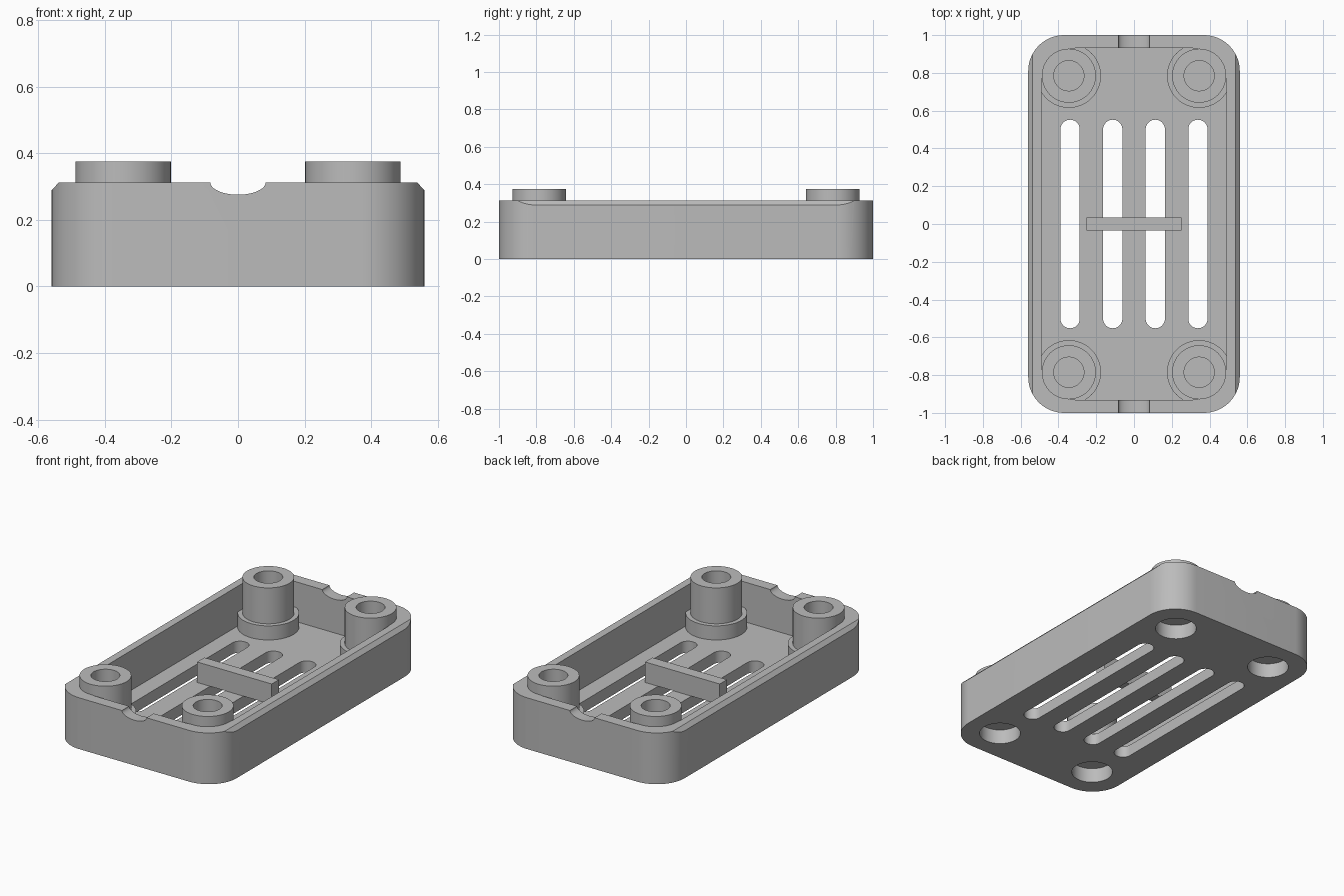
import bpy
import bmesh
from math import pi, sin, cos, radians

if "Cube" in bpy.data.objects:
    bpy.data.objects.remove(bpy.data.objects["Cube"], do_unlink=True)

grey = bpy.data.materials.new("plain_grey")
grey.use_nodes = True
grey.diffuse_color = (0.5, 0.5, 0.5, 1)
grey.node_tree.nodes["Principled BSDF"].inputs["Base Color"].default_value = (0.5, 0.5, 0.5, 1)


def extrude(name, points, offset):
    """Fill a closed outline and sweep it along the offset vector."""
    bm = bmesh.new()
    face = bm.faces.new([bm.verts.new(p) for p in points])
    new = bmesh.ops.extrude_face_region(bm, geom=[face])["geom"]
    bmesh.ops.translate(bm, vec=offset, verts=[v for v in new if isinstance(v, bmesh.types.BMVert)])
    bmesh.ops.recalc_face_normals(bm, faces=bm.faces)
    mesh = bpy.data.meshes.new(name)
    bm.to_mesh(mesh)
    bm.free()
    mesh.materials.append(grey)
    obj = bpy.data.objects.new(name, mesh)
    bpy.context.collection.objects.link(obj)
    return obj


def rounded(name, hx, hy, r, z0, z1, x=0, y=0, steps=16):
    """Upright prism with rounded corners; a full radius gives a slot."""
    pts = []
    for i, (sx, sy) in enumerate([(1, 1), (-1, 1), (-1, -1), (1, -1)]):
        for k in range(steps + 1):
            a = (i + k / steps) * pi / 2
            p = (x + sx * (hx - r) + r * cos(a), y + sy * (hy - r) + r * sin(a), z0)
            if not pts or max(abs(u - v) for u, v in zip(p, pts[-1])) > 1e-5:
                pts.append(p)
    if max(abs(u - v) for u, v in zip(pts[0], pts[-1])) < 1e-5:
        pts.pop()
    return extrude(name, pts, (0, 0, z1 - z0))


def disc(name, r, z0, z1, x, y):
    return rounded(name, r, r, r, z0, z1, x, y)


def combine(target, tool, operation):
    mod = target.modifiers.new("combine", "BOOLEAN")
    mod.operation = operation
    mod.solver = "EXACT"
    mod.object = tool
    bpy.context.view_layer.objects.active = target
    bpy.ops.object.modifier_apply(modifier=mod.name)
    bpy.data.objects.remove(tool, do_unlink=True)


FLOOR, RIM, TOP = 0.07, 0.3125, 0.375
corners = [(sx * 0.345, sy * 0.785) for sx in (-1, 1) for sy in (-1, 1)]

# Open tray
tray = rounded("tray", 0.56, 1.0, 0.19, 0, RIM)
combine(tray, rounded("cavity", 0.491, 0.931, 0.19, FLOOR, 0.6), "DIFFERENCE")

# Bevels along the two long rims
for s in (-1, 1):
    wedge = [(s * 0.536, -1.2, RIM + 0.002), (s * 0.586, -1.2, RIM - 0.05), (s * 0.6, -1.2, 0.4), (s * 0.536, -1.2, 0.4)]
    combine(tray, extrude("bevel_cutter", wedge, (0, 2.4, 0)), "DIFFERENCE")

# Cable notches in the end walls
for s in (-1, 1):
    oval = [(0.083 * cos(k * pi / 24), s * 0.85, RIM + 0.037 * sin(k * pi / 24)) for k in range(48)]
    combine(tray, extrude("notch_cutter", oval, (0, s * 0.3, 0)), "DIFFERENCE")

# Screw posts with collars, blind holes above and recesses below
for x, y in corners:
    combine(tray, disc("collar", 0.17, 0.03, 0.156, x, y), "UNION")
    combine(tray, disc("post", 0.143, 0.04, TOP, x, y), "UNION")
for x, y in corners:
    combine(tray, disc("screw_hole", 0.08, 0.105, 0.6, x, y), "DIFFERENCE")
    combine(tray, disc("head_recess", 0.117, -0.1, 0.09, x, y), "DIFFERENCE")

# Vent slots through the floor
for i in range(4):
    slot = rounded("slot", 0.051, 0.552, 0.051, -0.1, 0.2, x=(i - 1.5) * 0.2255)
    combine(tray, slot, "DIFFERENCE")

# Cross bar standing on the floor
bar = extrude("cross_bar", [(-0.252, -0.035, FLOOR), (0.252, -0.035, FLOOR),
                            (0.252, 0.035, FLOOR), (-0.252, 0.035, FLOOR)], (0, 0, 0.125))

bpy.ops.object.select_all(action="DESELECT")
tray.select_set(True)
bpy.context.view_layer.objects.active = tray
bpy.ops.object.shade_smooth_by_angle(angle=radians(30))
